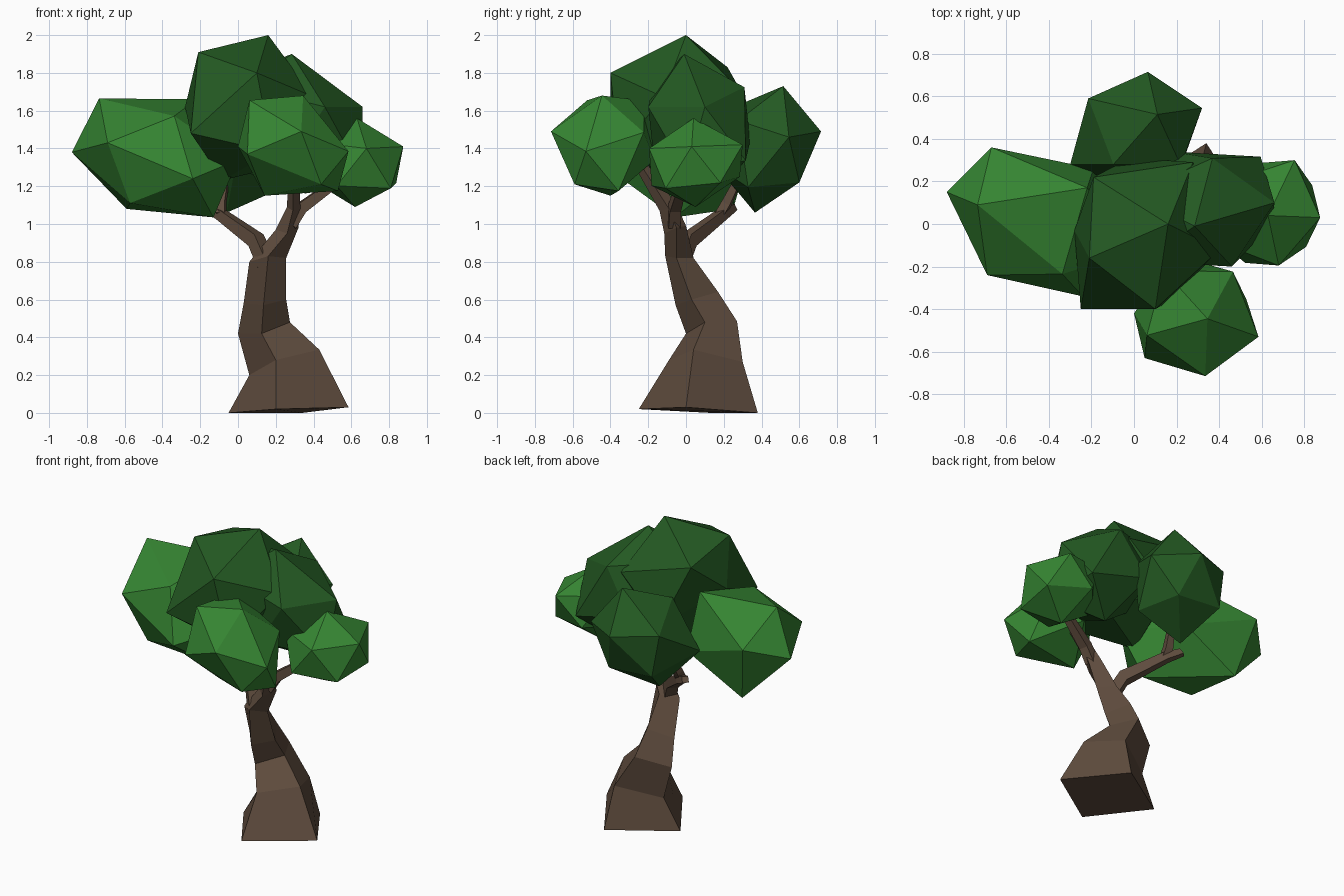
import bpy, bmesh
from math import cos, sin, pi
from mathutils import Vector, Matrix

if "Cube" in bpy.data.objects:
    bpy.data.objects.remove(bpy.data.objects["Cube"])


def material(name, rgb):
    m = bpy.data.materials.new(name)
    m.diffuse_color = (*rgb, 1)
    m.use_nodes = True
    m.node_tree.nodes["Principled BSDF"].inputs["Base Color"].default_value = m.diffuse_color
    return m


BARK = material("bark", (0.115, 0.073, 0.048))
LIGHT = material("light_leaves", (0.036, 0.235, 0.032))
DARK = material("dark_leaves", (0.017, 0.10, 0.016))


def finish(name, bm, mat):
    bmesh.ops.recalc_face_normals(bm, faces=bm.faces[:])
    me = bpy.data.meshes.new(name)
    bm.to_mesh(me)
    bm.free()
    me.materials.append(mat)
    ob = bpy.data.objects.new(name, me)
    bpy.context.collection.objects.link(ob)
    return ob


def loft(name, rings, mat):
    """Skin four-sided rings into a capped, faceted limb."""
    bm = bmesh.new()
    loops = [[bm.verts.new(p) for p in ring] for ring in rings]
    for a, b in zip(loops, loops[1:]):
        n = len(a)
        for i in range(n):
            j = (i + 1) % n
            bm.faces.new((a[i], a[j], b[j], b[i]))
    bm.faces.new(loops[0][::-1])
    bm.faces.new(loops[-1])
    return finish(name, bm, mat)


def branch(name, path, radii):
    """Tapered square limb following a short path."""
    path = [Vector(p) for p in path]
    q = (path[-1] - path[0]).to_track_quat('Z', 'Y')
    rings = [[p + q @ Vector((r * cos(k * pi / 2 + pi / 4), r * sin(k * pi / 2 + pi / 4), 0))
              for k in range(4)] for p, r in zip(path, radii)]
    return loft(name, rings, BARK)


def leaf_cluster(name, centre, corners, mat, pulls=()):
    """Stretched icosahedron, set by its centre and the corners of one facet.
    Each pull drags the nearest corner to a point, for an irregular outline."""
    bm = bmesh.new()
    bmesh.ops.create_icosphere(bm, subdivisions=1, radius=1)
    bm.faces.ensure_lookup_table()
    c = Vector(centre)
    src = Matrix([v.co for v in bm.faces[0].verts]).transposed()
    dst = Matrix([Vector(p) - c for p in corners]).transposed()
    m = dst @ src.inverted()
    for v in bm.verts:
        v.co = c + m @ v.co
    for p in map(Vector, pulls):
        min(bm.verts, key=lambda v: (v.co - p).length).co = p
    return finish(name, bm, mat)


# Leaning trunk: corners run left, front, right, back; it thins into the front limb
loft("trunk", [
    [(-.05, .13, 0), (.20, -.25, .02), (.585, 0, .03), (.34, .38, 0)],
    [(.06, .15, .20), (.20, -.09, .28), (.43, .04, .335), (.32, .30, .27)],
    [(0, .15, .42), (.125, 0, .42), (.275, .10, .48), (.19, .27, .485)],
    [(.03, .08, .58), (.135, -.055, .57), (.255, .03, .60), (.17, .17, .64)],
    [(.06, -.02, .80), (.16, -.11, .83), (.255, -.05, .82), (.17, .04, .82)],
    [(.20, -.06, .97), (.26, -.115, .95), (.32, -.05, .98), (.26, 0, .99)],
    [(.26, -.10, 1.09), (.29, -.14, 1.07), (.33, -.09, 1.08), (.29, -.05, 1.10)],
    [(.265, -.25, 1.33), (.295, -.28, 1.32), (.325, -.25, 1.33), (.295, -.22, 1.34)],
], BARK)

# Side branches
branch("right_branch", [(.28, -.065, 1.0), (.335, -.06, 1.085), (.56, -.01, 1.25)],
       [.045, .042, .03])
branch("left_branch", [(.145, -.03, .80), (.095, .015, .915), (-.09, .19, 1.05), (-.17, .25, 1.09)],
       [.055, .052, .038, .028])
branch("back_branch", [(-.09, .18, 1.05), (-.09, .215, 1.11), (-.07, .27, 1.22)],
       [.034, .034, .026])

# Foliage
leaf_cluster("leaves_left", (-.44, .01, 1.36),
             [(-.88, .15, 1.38), (-.69, -.24, 1.43), (-.735, .09, 1.665)], LIGHT,
             [(-.22, .17, 1.66), (-.59, .25, 1.08), (-.67, .36, 1.46),
              (-.13, -.06, 1.035), (-.24, -.34, 1.24)])
leaf_cluster("leaves_top", (.04, -.045, 1.616),
             [(.16, 0, 2.0), (-.21, -.16, 1.91), (.10, -.40, 1.80)], DARK,
             [(-.19, .22, 1.83), (-.28, -.03, 1.62), (-.25, -.40, 1.48)])
leaf_cluster("leaves_upper_right", (.32, .07, 1.53),
             [(.285, -.01, 1.90), (.66, .10, 1.62), (.46, -.20, 1.62)], DARK)
leaf_cluster("leaves_right", (.625, .045, 1.325),
             [(.63, .04, 1.56), (.875, .03, 1.41), (.68, -.195, 1.40)], LIGHT,
             [(.755, .30, 1.42)])
leaf_cluster("leaves_front", (.295, -.44, 1.415),
             [(.335, -.715, 1.49), (.345, -.445, 1.68), (.585, -.53, 1.385)], LIGHT,
             [(.44, -.59, 1.21), (.05, -.63, 1.37), (0, -.42, 1.41), (.14, -.40, 1.15)])
leaf_cluster("leaves_back", (.025, .44, 1.395),
             [(.11, .515, 1.73), (.065, .715, 1.49), (.32, .545, 1.46)], DARK,
             [(-.215, .59, 1.52), (-.30, .28, 1.33), (.15, .60, 1.22)])
